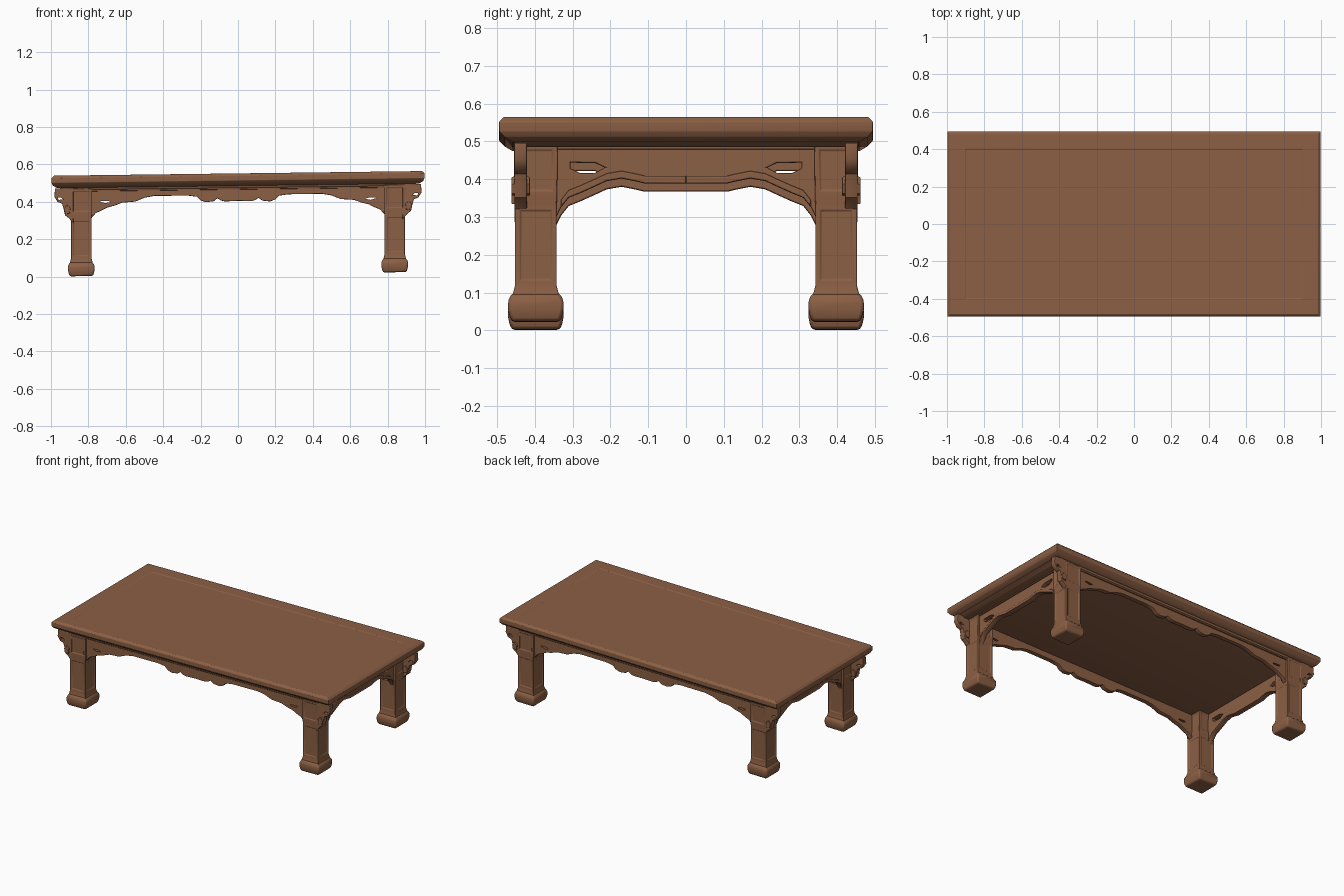
import bpy, bmesh
from mathutils import Matrix

cube = bpy.data.objects.get("Cube")
if cube:
    bpy.data.objects.remove(cube)

wood = bpy.data.materials.new("warm_brown_wood")
wood.use_nodes = True
color = (0.26, 0.115, 0.058, 1)
wood.diffuse_color = color
wood.node_tree.nodes["Principled BSDF"].inputs["Base Color"].default_value = color

# The whole table leans slightly up towards +x
lean = Matrix.Identity(4)
lean[2][0] = 0.0125
parts = []


def link(name, mesh):
    obj = bpy.data.objects.new(name, mesh)
    bpy.context.collection.objects.link(obj)
    mesh.materials.append(wood)
    parts.append(obj)
    return obj


def loft(name, rings, centre=(0, 0), bevel=0.006, detail=None):
    """Stack of rectangles (half x, half y, z), capped and bevelled."""
    bm = bmesh.new()
    loops = []
    for hx, hy, z in rings:
        loops.append([bm.verts.new((centre[0] + sx * hx, centre[1] + sy * hy, z))
                      for sx, sy in ((-1, -1), (1, -1), (1, 1), (-1, 1))])
    bm.faces.new(loops[0][::-1])
    top = bm.faces.new(loops[-1])
    for a, b in zip(loops, loops[1:]):
        for i in range(4):
            j = (i + 1) % 4
            bm.faces.new((a[i], a[j], b[j], b[i]))
    bm.normal_update()
    if detail:
        detail(bm, top)
    mesh = bpy.data.meshes.new(name)
    bm.to_mesh(mesh)
    bm.free()
    obj = link(name, mesh)
    mod = obj.modifiers.new("Bevel", 'BEVEL')
    mod.width = bevel
    mod.segments = 2
    mod.limit_method = 'ANGLE'
    mod.angle_limit = 0.4
    return obj


def fretwork(name, loops, thickness, matrix):
    """Flat carved board with holes; first loop is the outline in (u, z)."""
    curve = bpy.data.curves.new(name, 'CURVE')
    curve.dimensions = '2D'
    curve.fill_mode = 'BOTH'
    curve.extrude = thickness / 2 - 0.004
    curve.bevel_depth = 0.004
    curve.bevel_resolution = 1
    curve.offset = -0.004
    for pts in loops:
        s = curve.splines.new('POLY')
        s.points.add(len(pts) - 1)
        for p, (u, z) in zip(s.points, pts):
            p.co = (u, z, 0, 1)
        s.use_cyclic_u = True
    temp = bpy.data.objects.new(name + "_curve", curve)
    bpy.context.collection.objects.link(temp)
    graph = bpy.context.evaluated_depsgraph_get()
    mesh = bpy.data.meshes.new_from_object(temp.evaluated_get(graph))
    bpy.data.objects.remove(temp)
    mesh.materials.clear()
    mesh.transform(matrix)
    return link(name, mesh)


def mirrored(half):
    return half + [(-u, z) for u, z in reversed(half) if u > 0]


def flip(loop):
    return [(-u, z) for u, z in loop]


def board_at(x=None, y=None):
    """Stand a flat outline upright, along x at the given y or along y at the given x."""
    if y is not None:
        return Matrix(((1, 0, 0, 0), (0, 0, -1, y), (0, 1, 0, 0), (0, 0, 0, 1)))
    return Matrix(((0, 0, 1, x), (1, 0, 0, 0), (0, 1, 0, 0), (0, 0, 0, 1)))


# Table top with a shallow framed panel
def panel(bm, top):
    bmesh.ops.inset_individual(bm, faces=[top], thickness=0.115)
    bmesh.ops.inset_individual(bm, faces=[top], thickness=0.004, depth=-0.003)


loft("table_top", [(0.968, 0.458, 0.486), (0.99, 0.48, 0.499), (0.997, 0.494, 0.514),
                   (0.997, 0.494, 0.54), (0.984, 0.482, 0.552)], bevel=0.007, detail=panel)
loft("under_moulding", [(0.93, 0.45, 0.474), (0.962, 0.456, 0.489)], bevel=0.004)


# Legs with sunken side panels, and block feet
def leg_panels(bm, top):
    sides = [f for f in bm.faces if abs(f.normal.z) < 0.3 and f.calc_area() > 0.015]
    bmesh.ops.inset_individual(bm, faces=sides, thickness=0.018)
    bmesh.ops.inset_individual(bm, faces=sides, thickness=0.004, depth=-0.004)


for sx, side in ((1, "left"), (-1, "right")):
    for sy, end in ((-1, "front"), (1, "back")):
        c = (sx * 0.838, sy * 0.397)
        loft(f"{end}_{side}_leg", [(0.062, 0.062, 0.08), (0.055, 0.055, 0.108),
                                   (0.055, 0.055, 0.32), (0.058, 0.056, 0.345),
                                   (0.058, 0.058, 0.48)], c, 0.005, leg_panels)
        loft(f"{end}_{side}_foot", [(0.062, 0.064, 0.013), (0.068, 0.07, 0.03),
                                    (0.071, 0.073, 0.045), (0.071, 0.073, 0.07),
                                    (0.06, 0.062, 0.088)], c, 0.008)

# Long aprons with a scalloped lower edge
long_half = [(0, 0.405), (0.07, 0.403), (0.09, 0.408), (0.11, 0.42), (0.13, 0.405),
             (0.17, 0.4), (0.2, 0.41), (0.22, 0.43), (0.27, 0.437), (0.45, 0.437),
             (0.5, 0.428), (0.55, 0.408), (0.62, 0.403), (0.66, 0.388), (0.7, 0.378),
             (0.73, 0.362), (0.76, 0.35), (0.79, 0.315), (0.8, 0.484)]
long_hole = [(0.67, 0.405), (0.69, 0.417), (0.735, 0.418), (0.745, 0.408), (0.71, 0.398)]

# Short aprons with brackets reaching down the legs
short_half = [(0, 0.378), (0.11, 0.378), (0.13, 0.383), (0.17, 0.391), (0.21, 0.384),
              (0.24, 0.37), (0.28, 0.352), (0.31, 0.34), (0.33, 0.315), (0.345, 0.285),
              (0.36, 0.484)]
short_hole = [(0.215, 0.42), (0.24, 0.432), (0.305, 0.433), (0.305, 0.418), (0.28, 0.405),
              (0.24, 0.406)]

# Raised trim that follows each lower edge
def trim(half, height):
    low = [p for p in half[:-2]]
    return low + [(u, z + height) for u, z in reversed(low)]


for s, end in ((-1, "front"), (1, "back")):
    fretwork(f"{end}_apron", [mirrored(long_half), long_hole, flip(long_hole)],
             0.03, board_at(y=s * 0.425))
    fretwork(f"{end}_rail", [[(-0.79, 0.466), (0.79, 0.466), (0.79, 0.484), (-0.79, 0.484)]],
             0.03, board_at(y=s * 0.433))
for s, side in ((1, "left"), (-1, "right")):
    fretwork(f"{side}_apron", [mirrored(short_half), short_hole, flip(short_hole)],
             0.03, board_at(x=s * 0.865))
    fretwork(f"{side}_rail", [[(-0.35, 0.468), (0.35, 0.468), (0.35, 0.484), (-0.35, 0.484)]],
             0.03, board_at(x=s * 0.873))
    for t, end in ((1, "back"), (-1, "front")):
        edge = [(t * u, z) for u, z in trim(short_half, 0.02)]
        fretwork(f"{side}_{end}_trim", [edge], 0.03, board_at(x=s * 0.871))

# Carved brackets on the outer sides of the legs
bracket = [(0.88, 0.484), (0.978, 0.484), (0.982, 0.44), (0.965, 0.412), (0.94, 0.402),
           (0.932, 0.372), (0.925, 0.34), (0.905, 0.325), (0.88, 0.295)]
bracket_hole = [(0.935, 0.425), (0.945, 0.435), (0.963, 0.434), (0.96, 0.422)]
knob = [(0.9, 0.345), (0.925, 0.35), (0.93, 0.375), (0.915, 0.395), (0.895, 0.38)]
for s, end in ((-1, "front"), (1, "back")):
    for flipped, side in ((False, "left"), (True, "right")):
        place = board_at(y=s * 0.437)
        turn = flip if flipped else list
        fretwork(f"{end}_{side}_bracket", [turn(bracket), turn(bracket_hole)], 0.034, place)
        fretwork(f"{end}_{side}_bracket_scroll", [turn(knob)], 0.05, place)

# Lean every part and shade it smooth with sharp edges
bpy.ops.object.select_all(action='DESELECT')
for obj in parts:
    obj.data.transform(lean)
    obj.select_set(True)
bpy.context.view_layer.objects.active = parts[0]
bpy.ops.object.shade_smooth_by_angle(angle=0.6)
